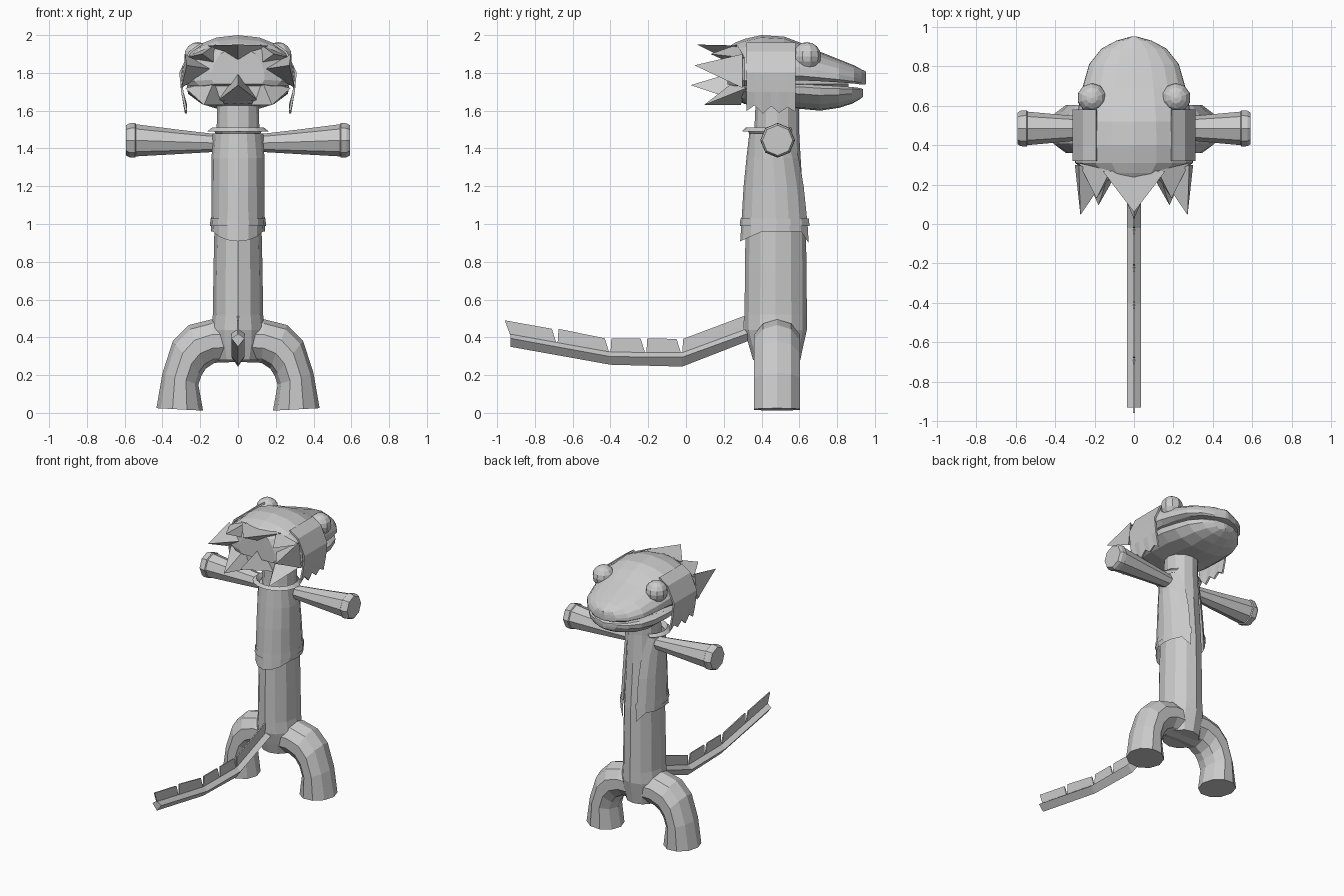
import bpy, bmesh, math
from mathutils import Vector

grey = bpy.data.materials.new("plain_grey")
grey.diffuse_color = (0.6, 0.6, 0.6, 1)


def make(name, verts, faces, solid=True):
    """Mesh object with flat faces and outward normals."""
    mesh = bpy.data.meshes.new(name)
    mesh.from_pydata([tuple(v) for v in verts], [], faces)
    bm = bmesh.new()
    bm.from_mesh(mesh)
    if solid:
        bmesh.ops.recalc_face_normals(bm, faces=bm.faces)
    bm.to_mesh(mesh)
    bm.free()
    mesh.materials.append(grey)
    ob = bpy.data.objects.new(name, mesh)
    bpy.context.collection.objects.link(ob)
    return ob


def loft(name, rings, closed=True, caps=True):
    """Skin a list of equal-length point rings."""
    n = len(rings[0])
    verts = [p for r in rings for p in r]
    faces = []
    for i in range(len(rings) - 1):
        for j in range(n if closed else n - 1):
            k = (j + 1) % n
            faces.append((i * n + j, i * n + k, (i + 1) * n + k, (i + 1) * n + j))
    if closed and caps:
        faces.append(tuple(range(n)))
        faces.append(tuple(range((len(rings) - 1) * n, len(rings) * n)))
    return make(name, verts, faces, closed and caps)


def oval(c, u, v, n):
    """Ring around c spanned by half axes u and v."""
    c, u, v = Vector(c), Vector(u), Vector(v)
    return [c + u * math.cos(2 * math.pi * i / n) + v * math.sin(2 * math.pi * i / n) for i in range(n)]


# Torso and neck: z, centre y, half width, half depth
torso = [(0.28, 0.48, 0.12, 0.125), (0.36, 0.477, 0.14, 0.145), (0.44, 0.475, 0.145, 0.165),
         (0.52, 0.475, 0.133, 0.165), (0.75, 0.475, 0.13, 0.163), (0.97, 0.475, 0.125, 0.16),
         (1.3, 0.475, 0.122, 0.135), (1.5, 0.48, 0.113, 0.118), (1.68, 0.485, 0.11, 0.115)]
loft("torso", [oval((0, y, z), (a, 0, 0), (0, b, 0), 12) for z, y, a, b in torso])

# Open jacket: z, centre y, half width, half depth, half opening in degrees
jacket = [(0.96, 0.475, 0.143, 0.188, 22), (1.0, 0.475, 0.142, 0.182, 22), (1.2, 0.47, 0.14, 0.165, 22),
          (1.35, 0.465, 0.14, 0.145, 25), (1.48, 0.46, 0.135, 0.125, 38)]


def open_ring(z, y, a, b, gap, n=14):
    pts = []
    for i in range(n + 1):
        t = math.radians(90 + gap + (360 - 2 * gap) * i / n)
        pts.append(Vector((a * math.cos(t), y + b * math.sin(t), z)))
    return pts


rings = [open_ring(*j) for j in jacket]
for p in rings[0]:
    p.z = 0.96 - 0.055 * max(0, (0.40 - p.y) / 0.12)   # hem dips at the back
for i in (0, -1):
    rings[0][i].z = 0.90                               # pointed front corners
loft("jacket", rings, closed=False)
loft("belt", [open_ring(0.99, 0.475, 0.148, 0.19, 20), open_ring(1.03, 0.475, 0.146, 0.187, 20)], closed=False)
loft("collar", [open_ring(1.48, 0.46, 0.12, 0.125, 38), open_ring(1.51, 0.45, 0.14, 0.135, 38),
                open_ring(1.49, 0.445, 0.165, 0.148, 38)], closed=False)

# Arms: x, radius, centre z
arm = [(0.08, 0.045, 1.43), (0.15, 0.05, 1.43), (0.32, 0.065, 1.435), (0.54, 0.085, 1.443),
       (0.545, 0.092, 1.443), (0.575, 0.09, 1.443), (0.592, 0.08, 1.443)]
# Legs: outer and inner edge of the bent tube in x, z
leg = [((0, 0.49), (0, 0.27)), ((0.14, 0.495), (0.125, 0.265)), ((0.26, 0.465), (0.17, 0.235)),
       ((0.345, 0.38), (0.195, 0.195)), ((0.40, 0.21), (0.21, 0.15)), ((0.432, 0.025), (0.185, 0.012))]
# Ear-side hair flap: x, z
flap = [(0.19, 1.955), (0.255, 1.91), (0.305, 1.80), (0.295, 1.70)]

for s, side in ((-1, "left"), (1, "right")):
    loft(side + "_arm", [oval((s * x, 0.485, z), (0, r, 0), (0, 0, r), 8) for x, r, z in arm])
    rings = []
    for (ox, oz), (ix, iz) in leg:
        c = (s * (ox + ix) / 2, 0.482, (oz + iz) / 2)
        rings.append(oval(c, (s * (ox - ix) / 2, 0, (oz - iz) / 2), (0, 0.127, 0), 10))
    loft(side + "_leg", rings)

    # Flap sheet with a jagged lower edge
    ys = [0.32 + 0.26 * i / 6 for i in range(7)]
    jag = [1.60, 1.63, 1.585, 1.625, 1.59, 1.62, 1.595]
    rings = [[(s * x, y, z) for y in ys] for x, z in flap]
    rings.append([(s * 0.275, y, z) for y, z in zip(ys, jag)])
    ob = loft(side + "_hair_flap", rings, closed=False)
    solid = ob.modifiers.new("thickness", "SOLIDIFY")
    solid.thickness, solid.offset = 0.012, 0

    # Eyes
    bpy.ops.mesh.primitive_uv_sphere_add(segments=10, ring_count=8, radius=0.075,
                                         location=(s * 0.213, 0.64, 1.888))
    eye = bpy.context.object
    eye.name = side + "_eye"
    eye.data.materials.append(grey)


# Head halves: y, half width, outer height, lip height
def head_half(name, stations, prof):
    rings = []
    for y, w, top, lip in stations:
        half = [(w * fx, lip + (top - lip) * fz) for fx, fz in prof]
        pts = half + [(-x, z) for x, z in reversed(half[:-1])]
        rings.append([Vector((x, y, z)) for x, z in pts])
    loft(name, rings)


head_half("upper_head", [(0.22, 0.14, 1.935, 1.74), (0.26, 0.23, 1.96, 1.73), (0.31, 0.30, 1.98, 1.73),
                         (0.40, 0.30, 2.0, 1.74), (0.52, 0.295, 1.992, 1.755), (0.60, 0.28, 1.962, 1.76),
                         (0.69, 0.262, 1.92, 1.757), (0.81, 0.228, 1.872, 1.75), (0.89, 0.165, 1.84, 1.743),
                         (0.93, 0.09, 1.818, 1.738), (0.952, 0.012, 1.808, 1.74)],
          [(0.88, 0), (1, 0.12), (0.99, 0.35), (0.88, 0.6), (0.66, 0.82), (0.38, 0.95), (0, 1)])
head_half("lower_jaw", [(0.26, 0.18, 1.66, 1.75), (0.31, 0.25, 1.635, 1.75), (0.42, 0.27, 1.62, 1.745),
                        (0.60, 0.27, 1.61, 1.742), (0.71, 0.25, 1.60, 1.735), (0.81, 0.215, 1.615, 1.73),
                        (0.88, 0.155, 1.637, 1.725), (0.92, 0.085, 1.66, 1.72), (0.936, 0.012, 1.672, 1.715)],
          [(0.9, 0), (1, 0.12), (0.98, 0.4), (0.75, 0.75), (0.4, 0.95), (0, 1)])
# Mouth interior joining both halves
loft("mouth_core", [oval((0, y, 1.74), (w, 0, 0), (0, 0, 0.05), 8)
                    for y, w in ((0.27, 0.17), (0.4, 0.26), (0.6, 0.25), (0.78, 0.18), (0.86, 0.09))])


# Hair spikes at the back of the head: three base points and a tip
def spike(name, base, tip):
    make(name, list(base) + [tip], [(0, 1, 2), (0, 1, 3), (1, 2, 3), (2, 0, 3)])


spike("top_spike", [(-0.16, 0.27, 1.945), (0.16, 0.27, 1.945), (0, 0.24, 1.86)], (0, 0.06, 1.95))
spike("bottom_spike", [(-0.11, 0.28, 1.65), (0.11, 0.28, 1.65), (0, 0.24, 1.80)], (0, 0.025, 1.735))
for s, side in ((-1, "left"), (1, "right")):
    spike(side + "_spike", [(s * 0.28, 0.30, 1.90), (s * 0.30, 0.30, 1.72), (s * 0.14, 0.24, 1.82)],
          (s * 0.272, 0.045, 1.84))
    spike(side + "_upper_spike", [(s * 0.12, 0.27, 1.95), (s * 0.28, 0.31, 1.88), (s * 0.12, 0.24, 1.85)],
          (s * 0.19, 0.13, 1.90))
    spike(side + "_low_spike", [(s * 0.28, 0.32, 1.72), (s * 0.07, 0.29, 1.63), (s * 0.13, 0.25, 1.75)],
          (s * 0.18, 0.095, 1.63))

# Tail: y, underside z, side edge z, ridge z
tail = [(0.34, 0.385, 0.425, 0.455), (-0.02, 0.245, 0.295, 0.322), (-0.40, 0.255, 0.298, 0.325),
        (-0.93, 0.35, 0.395, 0.42)]
loft("tail", [[(0, y, a), (0.035, y, b), (0, y, c), (-0.035, y, b)] for y, a, b, c in tail])


# Tail fin plates separated by narrow notches
def ridge(y):
    for (y0, _, _, c0), (y1, _, _, c1) in zip(tail, tail[1:]):
        if y >= y1:
            return c0 + (c1 - c0) * (y0 - y) / (y0 - y1)
    return tail[-1][3] + 0.01


for i, (a, b) in enumerate([(0.31, -0.02), (-0.02, -0.21), (-0.21, -0.40), (-0.40, -0.68), (-0.68, -0.93)]):
    end = -0.96 if i == 4 else b + 0.005
    pts = [(a - 0.005, ridge(a) - 0.01), (b, ridge(b) - 0.01), (end, ridge(b) + 0.07), (a - 0.03 * (i > 0), ridge(a) + 0.07)]
    loft("tail_fin_%d" % (i + 1), [[(x, y, z) for y, z in pts] for x in (-0.004, 0.004)])
